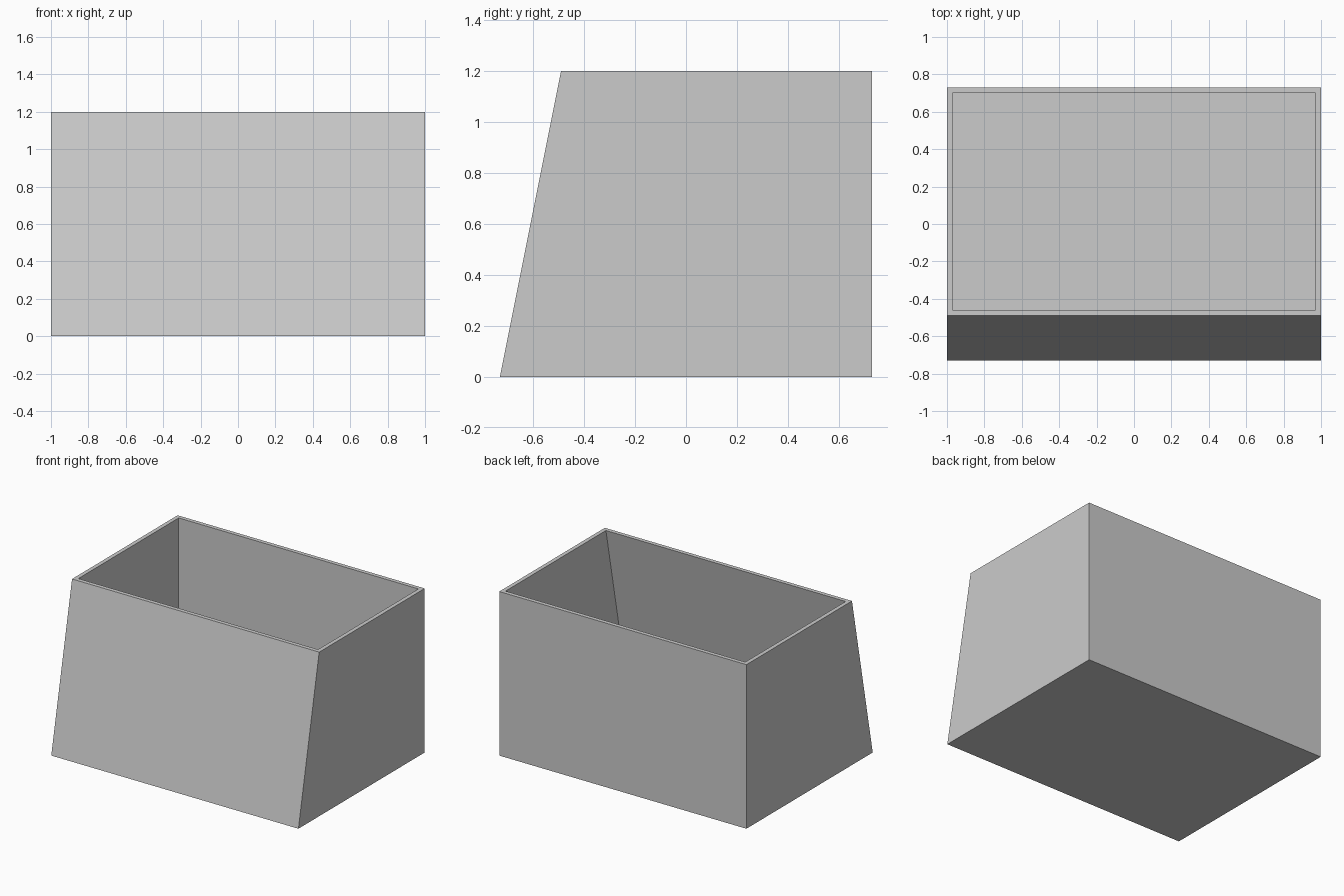
import bpy, bmesh

if "Cube" in bpy.data.objects:
    bpy.data.objects.remove(bpy.data.objects["Cube"])

HALF_X, BACK, FRONT, HEIGHT, WALL = 1.0, 0.73, -0.73, 1.2, 0.03
SLOPE = 0.24 / HEIGHT          # lean of the front wall per unit of height

grey = bpy.data.materials.new("plain grey")
grey.diffuse_color = (0.6, 0.6, 0.6, 1)
grey.use_nodes = True
grey.node_tree.nodes["Principled BSDF"].inputs["Base Color"].default_value = grey.diffuse_color

bm = bmesh.new()


def ring(inset, z):
    """Rectangle at height z, inset from the outer walls."""
    x, back, front = HALF_X - inset, BACK - inset, FRONT + SLOPE * z + inset
    return [bm.verts.new(p) for p in
            ((-x, front, z), (x, front, z), (x, back, z), (-x, back, z))]


# Outer wall, rim and inner wall, joined ring by ring
rings = [ring(0, 0), ring(0, HEIGHT), ring(WALL, HEIGHT), ring(WALL, WALL)]
for a, b in zip(rings, rings[1:]):
    for i in range(4):
        j = (i + 1) % 4
        bm.faces.new((a[i], a[j], b[j], b[i]))

# Underside and inner floor
bm.faces.new(rings[0][::-1])
bm.faces.new(rings[-1])
bmesh.ops.recalc_face_normals(bm, faces=bm.faces)

mesh = bpy.data.meshes.new("open_bin")
bm.to_mesh(mesh)
bm.free()
mesh.materials.append(grey)
bin_object = bpy.data.objects.new("open_bin", mesh)
bpy.context.collection.objects.link(bin_object)
